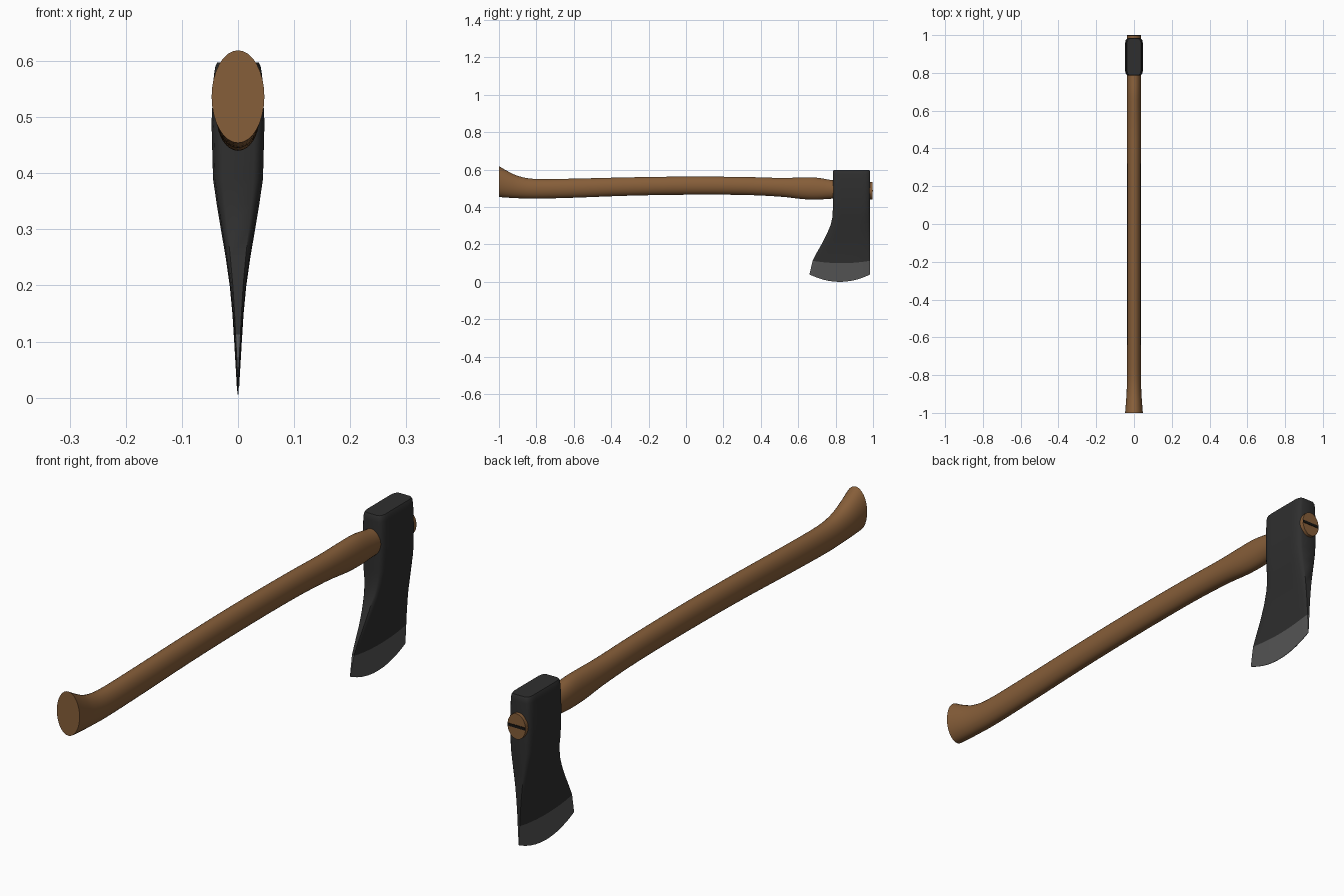
import bpy, bmesh, math

if "Cube" in bpy.data.objects:
    bpy.data.objects.remove(bpy.data.objects["Cube"])


def material(name, rgb):
    m = bpy.data.materials.new(name)
    m.diffuse_color = (*rgb, 1)
    m.use_nodes = True
    m.node_tree.nodes["Principled BSDF"].inputs["Base Color"].default_value = m.diffuse_color
    return m


WOOD = material("brown wood", (0.24, 0.112, 0.041))
IRON = material("dark iron", (0.028, 0.028, 0.028))
STEEL = material("ground steel", (0.09, 0.09, 0.09))
BLACK = material("black wedge", (0.008, 0.007, 0.006))


def loft(name, rings, mats, angle=35):
    """Skin closed rings of equal length, capping both ends."""
    bm = bmesh.new()
    rows = [[bm.verts.new(p) for p in ring] for ring in rings]
    n = len(rows[0])
    for k, (a, b) in enumerate(zip(rows, rows[1:])):
        for i in range(n):
            j = (i + 1) % n
            f = bm.faces.new((a[i], a[j], b[j], b[i]))
            f.material_index = 1 if len(mats) > 1 and k == 0 else 0
    bm.faces.new(rows[0]).material_index = len(mats) - 1
    bm.faces.new(rows[-1])
    bmesh.ops.recalc_face_normals(bm, faces=bm.faces)
    mesh = bpy.data.meshes.new(name)
    bm.to_mesh(mesh)
    bm.free()
    for m in mats:
        mesh.materials.append(m)
    ob = bpy.data.objects.new(name, mesh)
    bpy.context.collection.objects.link(ob)
    bpy.ops.object.select_all(action='DESELECT')
    ob.select_set(True)
    bpy.context.view_layer.objects.active = ob
    bpy.ops.object.shade_smooth_by_angle(angle=math.radians(angle))
    return ob


def smooth(keys, steps):
    """Catmull-Rom interpolation through a list of key tuples."""
    out = []
    for i in range(len(keys) - 1):
        p = [keys[max(0, min(len(keys) - 1, i + d))] for d in (-1, 0, 1, 2)]
        for s in range(steps):
            t = s / steps
            vals = []
            for a, b, c, d in zip(*p):
                vals.append(b + 0.5 * t * (c - a + t * (2*a - 5*b + 4*c - d
                                                        + t * (3*(b - c) + d - a))))
            out.append(vals)
    return out + [list(keys[-1])]


# Handle: ellipses along y (y, bottom, top, half width)
stations = [(-1.0, 0.454, 0.619, 0.047), (-0.95, 0.450, 0.590, 0.043),
            (-0.89, 0.447, 0.564, 0.039), (-0.80, 0.445, 0.550, 0.037),
            (-0.60, 0.450, 0.552, 0.036), (-0.30, 0.461, 0.559, 0.036),
            (0.0, 0.466, 0.563, 0.036), (0.30, 0.465, 0.561, 0.036),
            (0.50, 0.456, 0.556, 0.037), (0.62, 0.443, 0.558, 0.038),
            (0.70, 0.440, 0.557, 0.038), (0.79, 0.445, 0.543, 0.037),
            (0.90, 0.442, 0.536, 0.037), (0.998, 0.440, 0.535, 0.037)]
rings = []
for y, lo, hi, w in smooth(stations, 4):
    ring = [math.tau * i / 32 for i in range(32)]
    rings.append([(w * math.cos(a), y, (lo + hi) / 2 + (hi - lo) / 2 * math.sin(a))
                  for a in ring])
loft("handle", rings, [WOOD])

# Wedge: thin dark strip across the handle end
loft("wedge", [[(x, y, 0.4875 + z) for x, z in
                ((-0.036, -0.005), (0.036, -0.005), (0.036, 0.005), (-0.036, 0.005))]
               for y in (0.993, 1.0)], [BLACK])

# Head: rounded outlines stacked in z
# (middle z, rise at ends, inner y, half thickness, corner length)
levels = [(0.0, 0.040, 0.660, 0.001, 0.04), (0.100, 0.013, 0.677, 0.0068, 0.04),
          (0.150, 0.004, 0.698, 0.0100, 0.04), (0.200, 0, 0.724, 0.0148, 0.042),
          (0.250, 0, 0.750, 0.0220, 0.042), (0.300, 0, 0.772, 0.0305, 0.04),
          (0.345, 0, 0.783, 0.0380, 0.035), (0.390, 0, 0.785, 0.0445, 0.03),
          (0.490, 0, 0.785, 0.0472, 0.027), (0.575, 0, 0.785, 0.0430, 0.025),
          (0.590, 0, 0.786, 0.0405, 0.025), (0.597, 0, 0.789, 0.0370, 0.025)]
corner = [(0, 0.62), (0.12, 0.78), (0.4, 0.92), (1, 1)]
rings = []
for z, rise, y0, w, c in levels:
    y1 = 0.985 - (y0 - 0.785 if y0 > 0.785 else 0)
    side = [(y0 + c * u, w * k) for u, k in corner]
    side += [(y0 + c + (y1 - y0 - 2 * c) * i / 8, w) for i in range(1, 8)]
    side += [(y1 - c * u, w * k) for u, k in reversed(corner)]
    outline = side + [(y, -x) for y, x in reversed(side)]
    mid, half = (y0 + y1) / 2, (y1 - y0) / 2
    rings.append([(x, y, z + rise * ((y - mid) / half) ** 2) for y, x in outline])
loft("axe_head", rings, [IRON, STEEL], 40)
